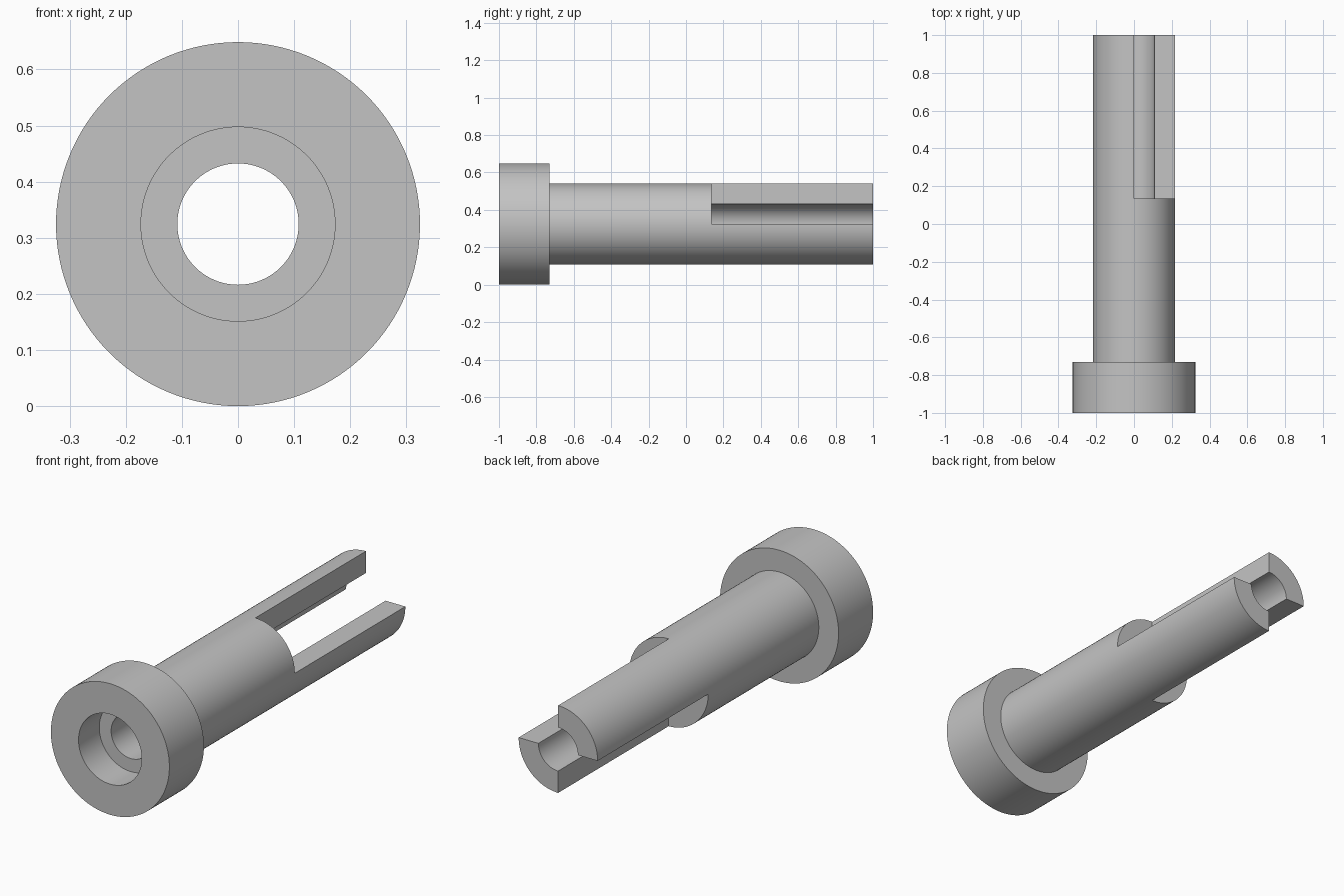
import bpy
import bmesh
from math import radians, tau
from mathutils import Vector

cube = bpy.data.objects.get("Cube")
if cube:
    bpy.data.objects.remove(cube, do_unlink=True)

# Main dimensions, all multiples of one unit
U = 2 / 92.5
BORE, RECESS, SHAFT, HEAD = 5 * U, 8 * U, 10 * U, 15 * U
HEAD_END = -1 + 12.5 * U
RECESS_END = -1 + 7.5 * U
SLOT_START = 1 - 40 * U
AXIS_Z = HEAD
SEGMENTS = 128

grey = bpy.data.materials.new("plain grey")
grey.use_nodes = True
colour = (0.55, 0.55, 0.55, 1)
grey.diffuse_color = colour
grey.node_tree.nodes["Principled BSDF"].inputs["Base Color"].default_value = colour


def add_object(name, bm):
    bmesh.ops.recalc_face_normals(bm, faces=bm.faces)
    mesh = bpy.data.meshes.new(name)
    bm.to_mesh(mesh)
    bm.free()
    obj = bpy.data.objects.new(name, mesh)
    bpy.context.collection.objects.link(obj)
    return obj


def lathe(name, profile):
    """Spin a closed (radius, y) profile around the lengthwise axis."""
    bm = bmesh.new()
    verts = [bm.verts.new((r, y, AXIS_Z)) for r, y in profile]
    edges = [bm.edges.new((v, verts[i - 1])) for i, v in enumerate(verts)]
    bmesh.ops.spin(bm, geom=verts + edges, cent=(0, 0, AXIS_Z), axis=(0, 1, 0),
                   angle=tau, steps=SEGMENTS, use_merge=True)
    bmesh.ops.remove_doubles(bm, verts=bm.verts, dist=1e-5)
    return add_object(name, bm)


def quadrant_box(name, side):
    """Box filling one quadrant behind the slot start."""
    bm = bmesh.new()
    bmesh.ops.create_cube(bm, size=1)
    size = Vector((0.5, 1.2, 0.5))
    bmesh.ops.scale(bm, vec=size, verts=bm.verts)
    bmesh.ops.translate(bm, verts=bm.verts, vec=(
        side * size.x / 2, SLOT_START + size.y / 2, AXIS_Z + side * size.z / 2))
    box = add_object(name, bm)
    box.hide_render = True
    return box


# Flanged sleeve with a through bore and a front recess
sleeve = lathe("flanged_sleeve", [
    (RECESS, -1), (HEAD, -1), (HEAD, HEAD_END), (SHAFT, HEAD_END),
    (SHAFT, 1), (BORE, 1), (BORE, RECESS_END), (RECESS, RECESS_END)])
sleeve.data.materials.append(grey)

bpy.ops.object.select_all(action="DESELECT")
sleeve.select_set(True)
bpy.context.view_layer.objects.active = sleeve

# Two opposite quadrants cut away, leaving two prongs
for name, side in (("upper_slot", 1), ("lower_slot", -1)):
    cutter = quadrant_box(name, side)
    cut = sleeve.modifiers.new(name, "BOOLEAN")
    cut.operation = "DIFFERENCE"
    cut.solver = "EXACT"
    cut.object = cutter
    bpy.ops.object.modifier_apply(modifier=cut.name)
    bpy.data.objects.remove(cutter, do_unlink=True)

bpy.ops.object.shade_smooth_by_angle(angle=radians(30))
